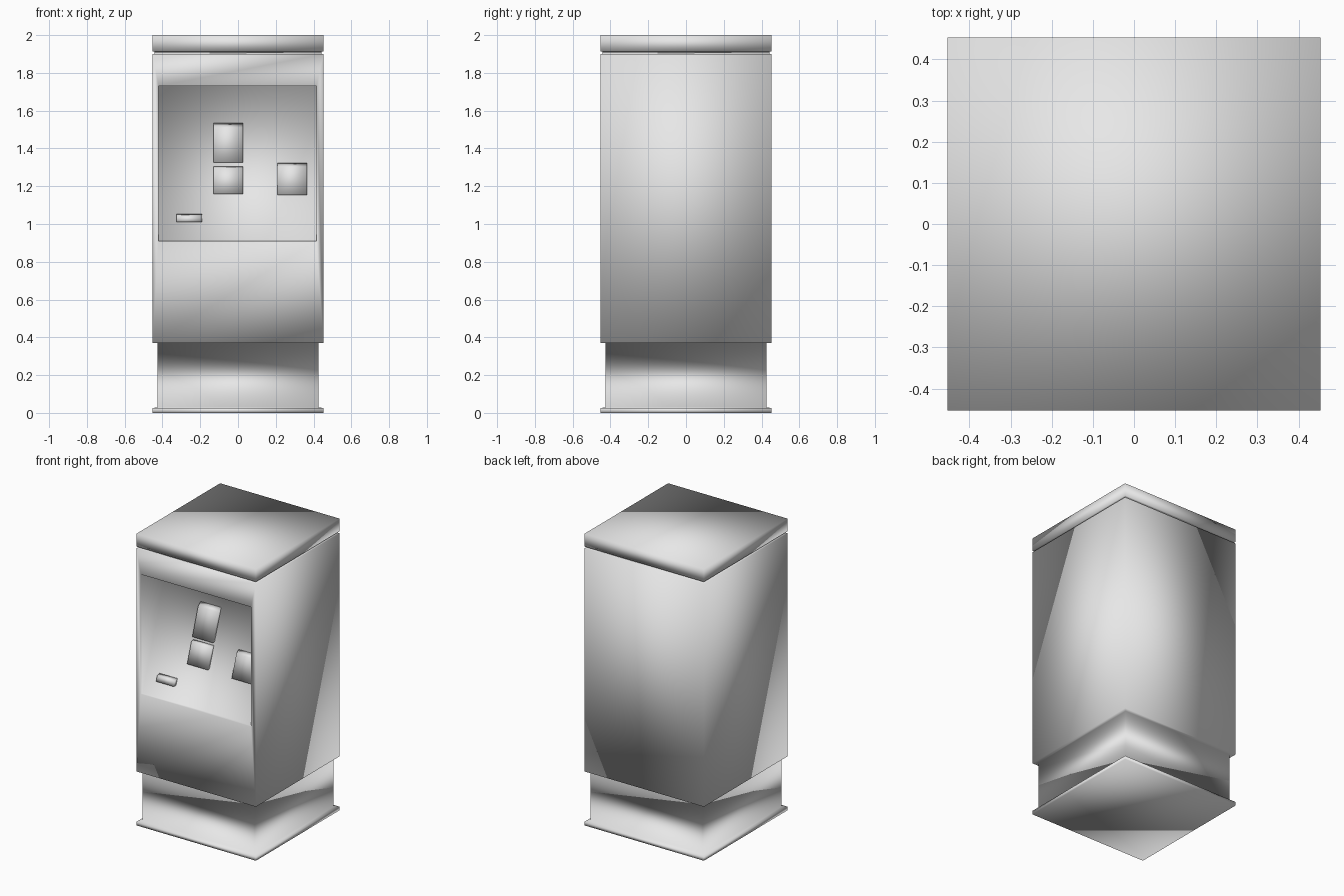
import bpy
import bmesh

cube = bpy.data.objects.get("Cube")
if cube:
    bpy.data.objects.remove(cube, do_unlink=True)

GREY = (0.8, 0.8, 0.8, 1)
grey = bpy.data.materials.new("plain_grey")
grey.use_nodes = True
grey.diffuse_color = GREY
grey.node_tree.nodes["Principled BSDF"].inputs["Base Color"].default_value = GREY

HALF = 0.453
FRONT = -HALF


def finish(bm, name):
    """Turn a bmesh into a smooth-shaded grey object."""
    bmesh.ops.recalc_face_normals(bm, faces=bm.faces)
    mesh = bpy.data.meshes.new(name)
    bm.to_mesh(mesh)
    bm.free()
    mesh.materials.append(grey)
    mesh.shade_smooth()
    obj = bpy.data.objects.new(name, mesh)
    bpy.context.scene.collection.objects.link(obj)
    return obj


def bridge(bm, a, b, skip=None):
    """Join two loops of four vertices with quads."""
    for i in range(4):
        if i != skip:
            j = (i + 1) % 4
            bm.faces.new((a[i], a[j], b[j], b[i]))


def square(bm, h, z):
    return [bm.verts.new((x, y, z)) for x, y in ((-h, -h), (h, -h), (h, h), (-h, h))]


def panel_y(z):
    """Depth of the sloping control panel at a given height."""
    return FRONT + 0.02 + 0.34 * (z - 0.91)


# Cabinet: base plate, plinth, body, narrow neck and lid as stacked square rings
profile = [(HALF, 0), (HALF, 0.025), (0.426, 0.03), (0.426, 0.37), (HALF, 0.37),
           (HALF, 1.9), (0.443, 1.9), (0.443, 1.912), (HALF, 1.912), (HALF, 2.0)]
BODY = 4
bm = bmesh.new()
rings = [square(bm, h, z) for h, z in profile]
for i in range(len(rings) - 1):
    bridge(bm, rings[i], rings[i + 1], skip=0 if i == BODY else None)
bm.faces.new(rings[0])
bm.faces.new(rings[-1])

# Wedge-shaped recess in the body front, with a sloping panel at its back
low, high = rings[BODY], rings[BODY + 1]
outer = [low[0], low[1], high[1], high[0]]
corners = [(-0.42, 0.91), (0.415, 0.91), (0.415, 1.73), (-0.42, 1.73)]
opening = [bm.verts.new((x, FRONT, z)) for x, z in corners]
panel = [bm.verts.new((x, panel_y(z), z)) for x, z in corners]
bridge(bm, outer, opening)
bridge(bm, opening, panel)
bm.faces.new(panel)
finish(bm, "cabinet")


# Raised fittings on the sloping panel, each with a chamfered top
def fitting(name, x0, x1, z0, z1, thick, chamfer):
    bm = bmesh.new()
    back = [bm.verts.new((x, panel_y(z) + 0.004, z))
            for x, z in ((x0, z0), (x1, z0), (x1, z1), (x0, z1))]
    top = z1 - chamfer
    front = [bm.verts.new((x, panel_y(z) - thick, z))
             for x, z in ((x0, z0), (x1, z0), (x1, top), (x0, top))]
    bridge(bm, back, front)
    bm.faces.new(back)
    bm.faces.new(front)
    finish(bm, name)


fitting("display_screen", -0.13, 0.027, 1.325, 1.54, 0.018, 0.03)
fitting("keypad", -0.13, 0.027, 1.16, 1.305, 0.018, 0.008)
fitting("payment_unit", 0.21, 0.365, 1.153, 1.328, 0.018, 0.025)
fitting("ticket_slot", -0.325, -0.19, 1.01, 1.053, 0.025, 0.008)
